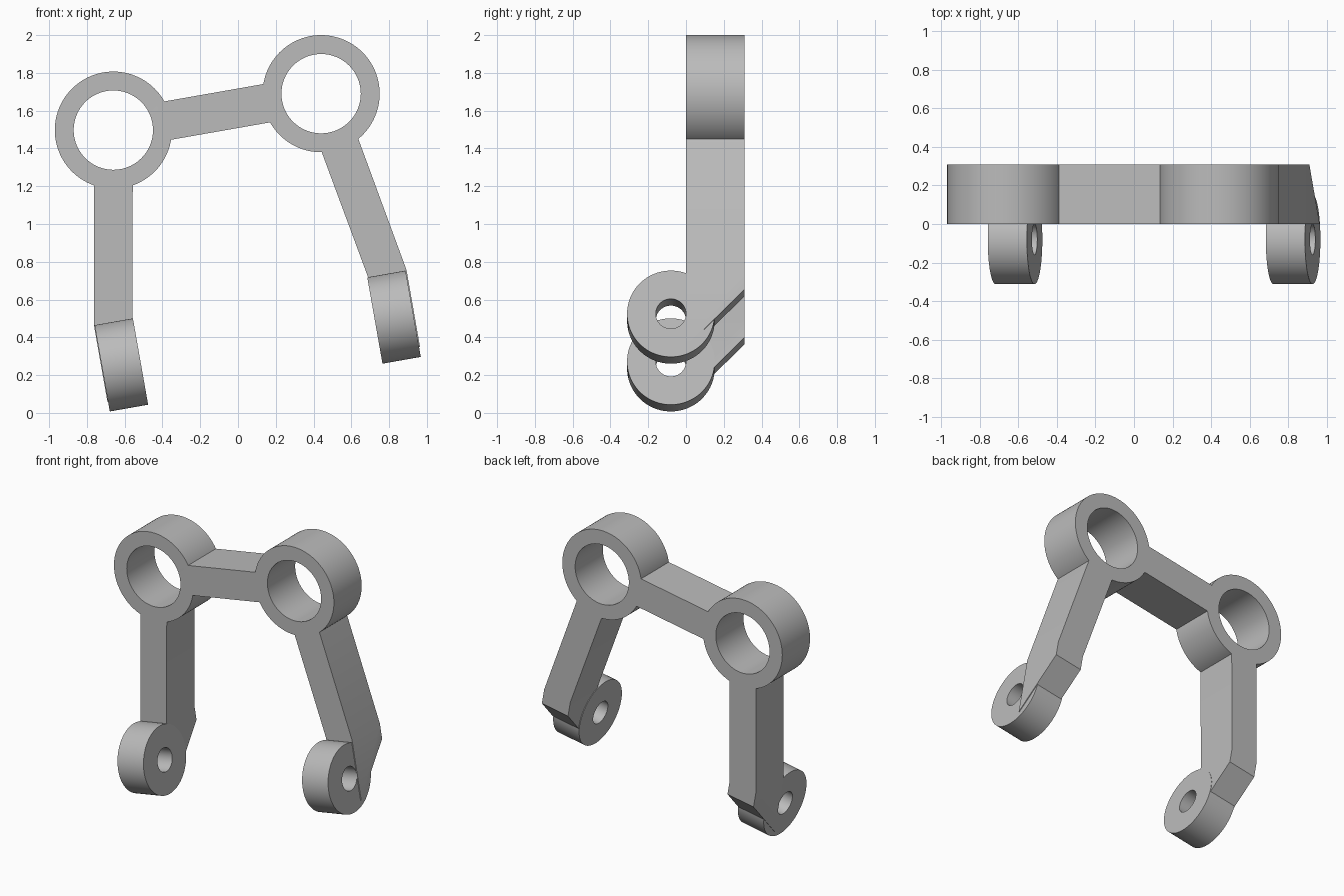
import bpy, bmesh
from math import sin, cos, pi, radians
from mathutils import Matrix, Vector

cube = bpy.data.objects.get("Cube")
if cube:
    bpy.data.objects.remove(cube, do_unlink=True)

DEPTH = 0.31          # frame thickness, from y = 0 backwards
HALF = 0.103          # half width of bars and rollers
TILT = radians(10)
AXIS = Vector((cos(TILT), 0, sin(TILT)))
UP = Vector((-sin(TILT), 0, cos(TILT)))

grey = bpy.data.materials.new("plain_grey")
grey.use_nodes = True
grey.diffuse_color = (0.5, 0.5, 0.5, 1)
grey.node_tree.nodes["Principled BSDF"].inputs["Base Color"].default_value = (0.5, 0.5, 0.5, 1)


def finish(name, bm):
    bmesh.ops.recalc_face_normals(bm, faces=bm.faces)
    mesh = bpy.data.meshes.new(name)
    bm.to_mesh(mesh)
    bm.free()
    mesh.materials.append(grey)
    obj = bpy.data.objects.new(name, mesh)
    bpy.context.collection.objects.link(obj)
    return obj


def ring(name, outer, inner, half, matrix, n=96):
    """Tube around its local z axis."""
    bm = bmesh.new()
    loops = []
    for r, z in ((outer, -half), (outer, half), (inner, half), (inner, -half)):
        loops.append([bm.verts.new((r * cos(2 * pi * i / n), r * sin(2 * pi * i / n), z))
                      for i in range(n)])
    for k in range(4):
        a, b = loops[k], loops[(k + 1) % 4]
        for i in range(n):
            j = (i + 1) % n
            bm.faces.new((a[i], a[j], b[j], b[i]))
    bm.transform(matrix)
    return finish(name, bm)


def slab(points):
    """Extrude an x-z outline through the frame depth."""
    bm = bmesh.new()
    face = bm.faces.new([bm.verts.new((p[0], 0, p[1])) for p in points])
    out = bmesh.ops.extrude_face_region(bm, geom=[face])
    verts = [v for v in out["geom"] if isinstance(v, bmesh.types.BMVert)]
    bmesh.ops.translate(bm, verts=verts, vec=(0, DEPTH, 0))
    return bm


def smooth(obj):
    bpy.ops.object.select_all(action="DESELECT")
    obj.select_set(True)
    bpy.context.view_layer.objects.active = obj
    bpy.ops.object.shade_smooth_by_angle(angle=radians(30))


def frame_ring(name, c):
    place = Matrix.Translation((c[0], DEPTH / 2, c[1])) @ Matrix.Rotation(pi / 2, 4, "X")
    return ring(name, 0.31, 0.21, DEPTH / 2, place)


def leg(name, top, angle, bend, hub):
    """Straight leg with a kinked foot, cut off at 45 degrees behind the roller."""
    along = Vector((sin(angle), -cos(angle)))
    across = Vector((cos(angle), sin(angle))) * HALF
    start = Vector(top) + along * 0.25
    foot = Vector((sin(TILT), -cos(TILT))) * 0.5
    left, right = Vector(bend[0]), Vector(bend[1])
    bm = slab([start - across, left, left + foot, right + foot, right, start + across])
    bmesh.ops.recalc_face_normals(bm, faces=bm.faces)
    cut = bmesh.ops.bisect_plane(bm, geom=bm.verts[:] + bm.edges[:] + bm.faces[:],
                                 plane_co=Vector(hub) - UP * 0.18 - Vector((0, hub[1], 0)),
                                 plane_no=Vector((0, 1, 0)) - UP, clear_outer=True)
    edges = [e for e in cut["geom_cut"] if isinstance(e, bmesh.types.BMEdge)]
    bmesh.ops.holes_fill(bm, edges=edges, sides=0)
    return finish(name, bm)


# Rings, cross bar and legs
low, high = Vector((-0.66, 1.497)), Vector((0.44, 1.69))
hub_low, hub_high = (-0.6175, -0.08, 0.254), (0.826, -0.08, 0.507)
frame = frame_ring("frame", low)
step = (high - low).normalized()
side = Vector((-step.y, step.x)) * HALF
a, b = low + step * 0.25, high - step * 0.25
parts = [
    frame_ring("high_ring", high),
    finish("cross_bar", slab([a - side, b - side, b + side, a + side])),
    leg("right_leg", low, 0, ((-0.763, 0.465), (-0.559, 0.50)), hub_low),
    leg("left_leg", high, radians(20), ((0.688, 0.72), (0.892, 0.757)), hub_high),
]

# Merge them into one solid frame
bpy.context.view_layer.objects.active = frame
for part in parts:
    mod = frame.modifiers.new("join", "BOOLEAN")
    mod.operation = "UNION"
    mod.solver = "EXACT"
    mod.object = part
    bpy.ops.object.modifier_apply(modifier=mod.name)
    bpy.data.objects.remove(part, do_unlink=True)
smooth(frame)

# Tilted rollers at the feet
for name, hub in (("right_roller", hub_low), ("left_roller", hub_high)):
    place = Matrix.Translation(hub) @ Matrix.Rotation(pi / 2 - TILT, 4, "Y")
    smooth(ring(name, 0.232, 0.08, HALF, place))
